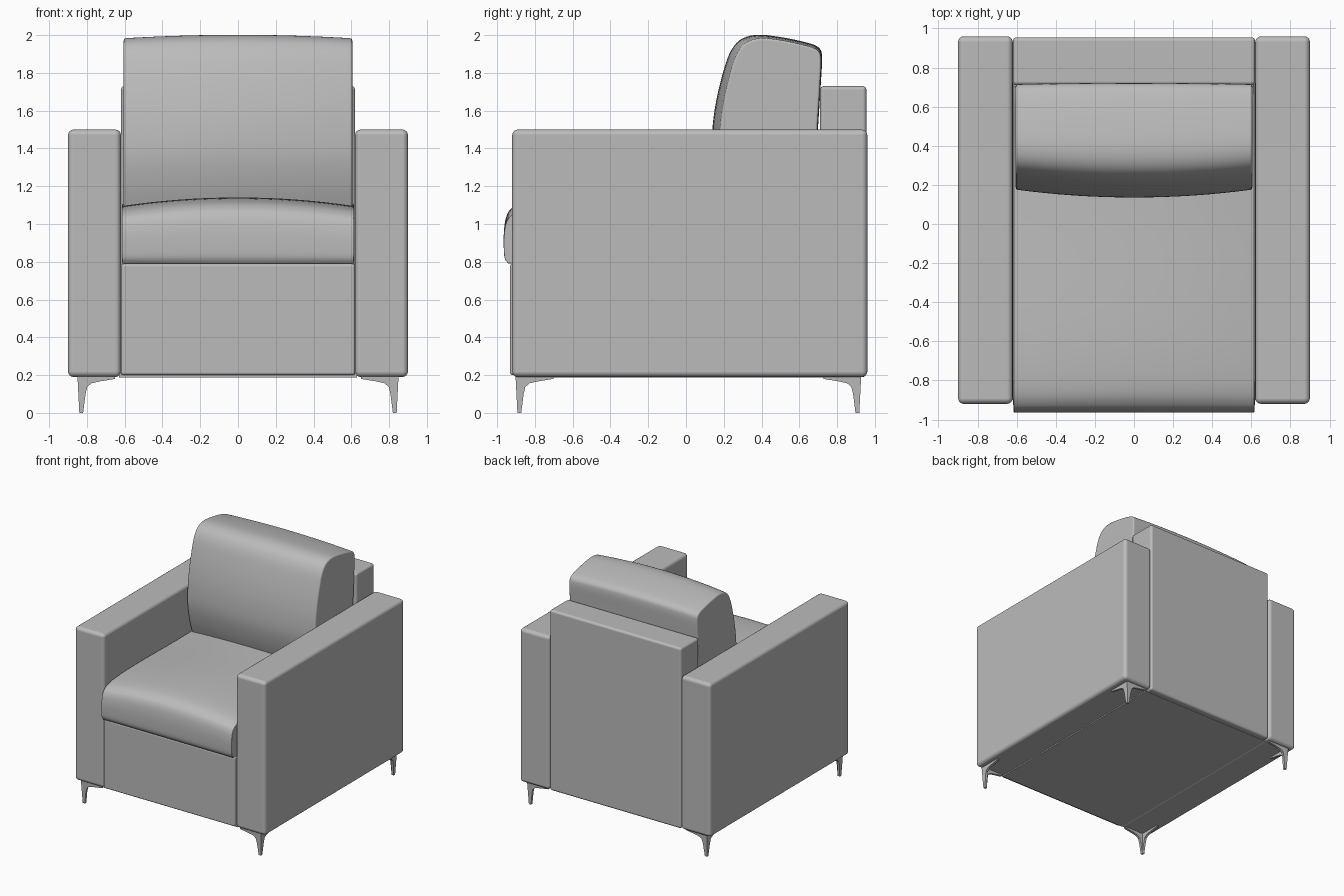
import bpy, bmesh
from mathutils import Vector

cube = bpy.data.objects.get("Cube")
if cube:
    bpy.data.objects.remove(cube, do_unlink=True)

grey = bpy.data.materials.new("soft grey")
grey.use_nodes = True
COLOUR = (0.5, 0.5, 0.5, 1)
grey.diffuse_color = COLOUR
grey.node_tree.nodes["Principled BSDF"].inputs["Base Color"].default_value = COLOUR


def finish(name, bm, bevel=0, mirror=(False, False), origin=(0, 0, 0)):
    bmesh.ops.recalc_face_normals(bm, faces=bm.faces)
    mesh = bpy.data.meshes.new(name)
    bm.to_mesh(mesh)
    bm.free()
    mesh.materials.append(grey)
    obj = bpy.data.objects.new(name, mesh)
    obj.location = origin
    bpy.context.collection.objects.link(obj)
    bpy.ops.object.select_all(action="DESELECT")
    obj.select_set(True)
    bpy.context.view_layer.objects.active = obj
    bpy.ops.object.shade_smooth_by_angle(angle=0.6)
    if bevel:
        mod = obj.modifiers.new("rounded edges", "BEVEL")
        mod.width, mod.segments = bevel, 4
        mod.limit_method, mod.angle_limit = "ANGLE", 0.9
        mod.harden_normals = True
    if any(mirror):
        mod = obj.modifiers.new("mirror", "MIRROR")
        mod.use_axis = (mirror[0], mirror[1], False)
    return obj


def box(name, low, high, bevel, mirror_x=False):
    low, high = Vector(low), Vector(high)
    bm = bmesh.new()
    bmesh.ops.create_cube(bm, size=1)
    for v in bm.verts:
        v.co = (low + high) / 2 + v.co * (high - low)
    return finish(name, bm, bevel, (mirror_x, False))


def spline(points, steps=5):
    # Smooth curve through all the points
    pts = [Vector(p) for p in points]
    pts = [pts[0]] + pts + [pts[-1]]
    out = []
    for a, b, c, d in zip(pts, pts[1:], pts[2:], pts[3:]):
        for i in range(steps):
            t = i / steps
            out.append(b + (c - a) * t / 2 + (a * 2 - b * 5 + c * 4 - d) * t * t / 2
                       + (b * 3 - a - c * 3 + d) * t ** 3 / 2)
    return out + [pts[-1]]


def cushion(name, points, half, anchor, swell, bevel, columns=16):
    # Side profile swept across the seat, swelling towards the middle
    profile, anchor = spline(points), Vector(anchor)
    bm = bmesh.new()
    rings = []
    for i in range(columns + 1):
        s = 2 * i / columns - 1
        grow = Vector((1, 1)) + Vector(swell) * (1 - s * s)
        rings.append([bm.verts.new((s * half, *(anchor + (p - anchor) * grow)))
                      for p in profile])
    for r, q in zip(rings, rings[1:]):
        for j in range(len(r)):
            k = (j + 1) % len(r)
            bm.faces.new((r[j], r[k], q[k], q[j]))
    bm.faces.new(rings[0])
    bm.faces.new(rings[-1])
    return finish(name, bm, bevel)


# Upholstered frame
box("armrests", (0.62, -0.92, 0.19), (0.9, 0.96, 1.5), 0.03, mirror_x=True)
box("backrest_frame", (-0.62, 0.71, 0.19), (0.62, 0.955, 1.73), 0.02)
box("front_panel", (-0.62, -0.932, 0.2), (0.62, -0.8, 0.79), 0.015)
box("seat_base", (-0.63, -0.9, 0.188), (0.63, 0.9, 0.78), 0)

# Cushions, as y and z profiles
cushion("seat_cushion",
        [(-0.94, 0.79), (-0.96, 0.82), (-0.965, 0.88), (-0.963, 0.95), (-0.95, 1.01),
         (-0.92, 1.047), (-0.85, 1.075), (-0.7, 1.09), (-0.45, 1.095), (0, 1.09),
         (0.4, 1.09), (0.7, 1.08), (0.71, 0.79)],
        0.615, (0, 0.79), (0, 0.15), 0.012)
cushion("back_cushion",
        [(0.25, 1.06), (0.205, 1.2), (0.178, 1.35), (0.18, 1.5), (0.2, 1.65),
         (0.235, 1.8), (0.27, 1.9), (0.32, 1.96), (0.4, 1.983), (0.52, 1.97),
         (0.65, 1.94), (0.7, 1.915), (0.715, 1.87), (0.71, 1.75), (0.695, 1.5),
         (0.68, 1.25), (0.67, 1.06)],
        0.605, (0.65, 1.06), (0.085, 0.02), 0.012)

# Corner legs: two flared, tapering plates meeting at each outer corner
bm = bmesh.new()
outline = [(0, 0.195), (0.01, 0), (0.03, 0), (0.043, 0.1), (0.052, 0.138),
           (0.075, 0.157), (0.12, 0.167), (0.2, 0.18), (0.2, 0.195)]
for along_x in (True, False):
    sides = []
    for thick in (0, 0.02):
        ring = []
        for u, z in outline:
            v = thick + 0.01 * (1 - z / 0.195)
            a, b = (u, v) if along_x else (v, u)
            ring.append(bm.verts.new((0.85 - a, 0.915 - b, z)))
        sides.append(ring)
    p, q = sides
    bm.faces.new(p)
    bm.faces.new(q)
    for j in range(len(p)):
        k = (j + 1) % len(p)
        bm.faces.new((p[j], p[k], q[k], q[j]))
finish("corner_legs", bm, 0, (True, True), (0, 0.0125, 0))
